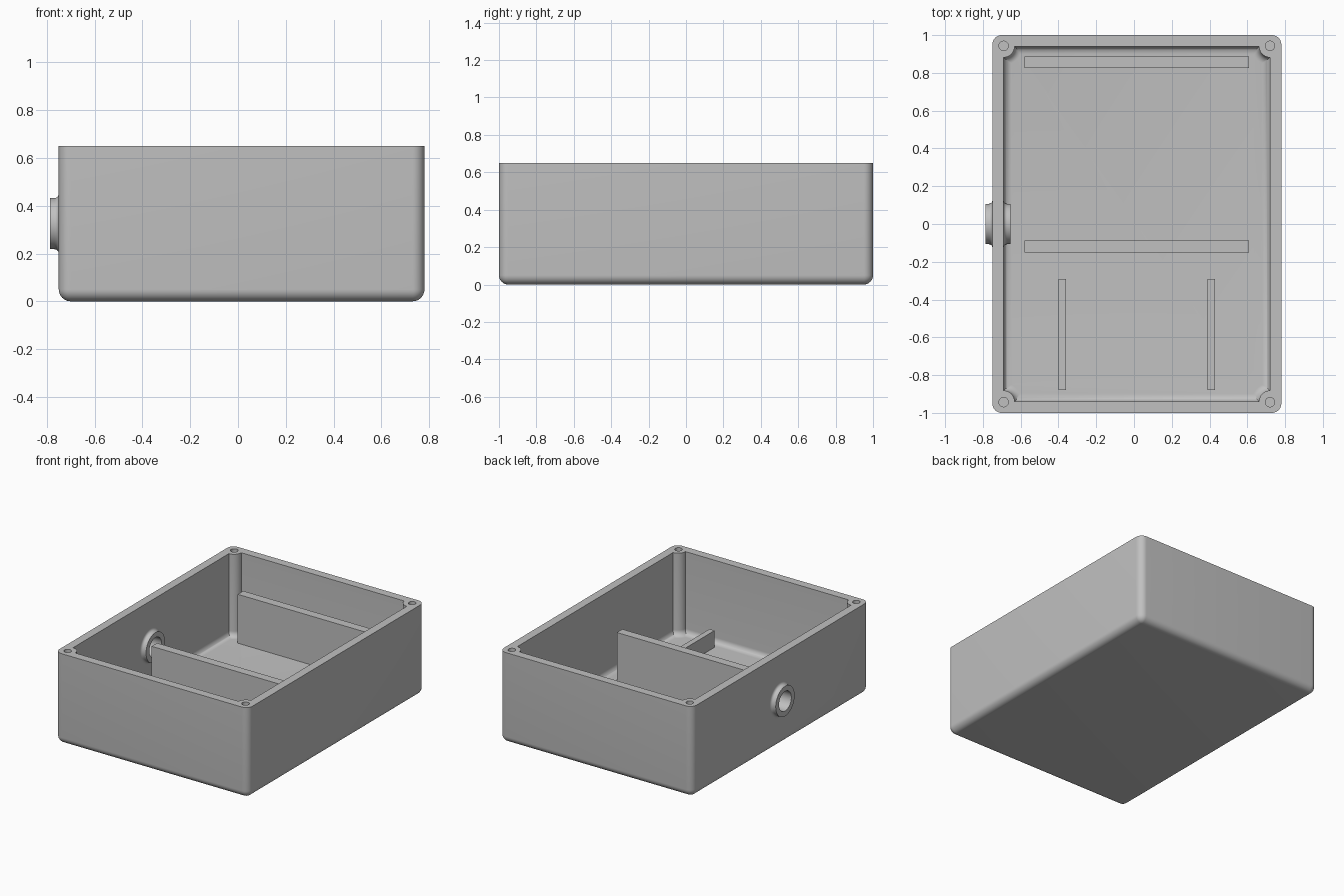
import bpy, bmesh, math
from mathutils import Matrix

if "Cube" in bpy.data.objects:
    bpy.data.objects.remove(bpy.data.objects["Cube"])

X0, X1, Y, H = -0.75, 0.78, 1.0, 0.65   # outer shell extents
WALL, FLOOR = 0.06, 0.06
R_OUT, R_POST, R_FLOOR = 0.05, 0.058, 0.04
SEG = 10
CORNERS = [(1, 1), (0, 1), (0, 0), (1, 0)]  # counter-clockwise

grey = bpy.data.materials.new("light grey plastic")
grey.diffuse_color = (0.53, 0.53, 0.53, 1)
grey.use_nodes = True
grey.node_tree.nodes["Principled BSDF"].inputs["Base Color"].default_value = grey.diffuse_color


def finish(bm, name):
    bmesh.ops.remove_doubles(bm, verts=bm.verts, dist=1e-5)
    bmesh.ops.recalc_face_normals(bm, faces=bm.faces)
    mesh = bpy.data.meshes.new(name)
    bm.to_mesh(mesh)
    bm.free()
    mesh.materials.append(grey)
    ob = bpy.data.objects.new(name, mesh)
    bpy.context.collection.objects.link(ob)
    return ob


def smooth(ob):
    bpy.ops.object.select_all(action='DESELECT')
    ob.select_set(True)
    bpy.context.view_layer.objects.active = ob
    bpy.ops.object.shade_smooth_by_angle(angle=math.radians(35))


def outer_ring(d, z):
    """Rounded rectangle inset by d."""
    pts = []
    for k, (cx, cy) in enumerate(CORNERS):
        x = X1 - R_OUT if cx else X0 + R_OUT
        y = Y - R_OUT if cy else -Y + R_OUT
        for i in range(SEG + 1):
            a = math.pi / 2 * (k + i / SEG)
            pts.append((x + (R_OUT - d) * math.cos(a), y + (R_OUT - d) * math.sin(a), z))
    return pts


def inner_ring(d, z):
    """Cavity outline inset by d, notched by a quarter-round post at each corner."""
    pts = []
    r = R_POST + d
    s = math.asin(d / r)
    for k, (cx, cy) in enumerate(CORNERS):
        x = X1 - WALL if cx else X0 + WALL
        y = Y - WALL if cy else -Y + WALL
        for i in range(SEG + 1):
            a = math.pi / 2 * (k - 1) - s - (math.pi / 2 - 2 * s) * i / SEG
            pts.append((x + r * math.cos(a), y + r * math.sin(a), z))
    return pts


def cylinder(name, r, depth, matrix):
    bm = bmesh.new()
    bmesh.ops.create_cone(bm, cap_ends=True, segments=48, radius1=r, radius2=r,
                          depth=depth, matrix=matrix)
    return finish(bm, name)


# Shell: one skin from the underside, over the rim and down to the floor
rings = []
for i in range(9):
    a = math.pi / 2 * i / 8
    rings.append(outer_ring(R_OUT * (1 - math.sin(a)), R_OUT * (1 - math.cos(a))))
rings += [outer_ring(0, H), inner_ring(0, H)]
for i in range(9):
    a = math.pi / 2 * i / 8
    rings.append(inner_ring(R_FLOOR * (1 - math.cos(a)),
                            FLOOR + R_FLOOR * (1 - math.sin(a))))
bm = bmesh.new()
loops = [[bm.verts.new(p) for p in ring] for ring in rings]
n = len(loops[0])
for a, b in zip(loops, loops[1:]):
    for i in range(n):
        j = (i + 1) % n
        bm.faces.new((a[i], a[j], b[j], b[i]))
bm.faces.new(loops[0][::-1])
bm.faces.new(loops[-1])
shell = finish(bm, "box_shell")

# Cut the screw holes and the cable opening
PORT_Z = 0.325
cutters = [cylinder("screw_hole_cutter", 0.025, 0.4, Matrix.Translation((x, y, 0.55)))
           for x in (X0 + WALL, X1 - WALL) for y in (-0.943, 0.943)]
cutters.append(cylinder("port_cutter", 0.09, 0.3,
                        Matrix.Translation((X0 + 0.03, 0, PORT_Z)) @ Matrix.Rotation(math.pi / 2, 4, 'Y')))
bpy.context.view_layer.objects.active = shell
for c in cutters:
    c.hide_render = True
    mod = shell.modifiers.new("cut", 'BOOLEAN')
    mod.operation, mod.solver, mod.object = 'DIFFERENCE', 'EXACT', c
    bpy.ops.object.modifier_apply(modifier=mod.name)
    bpy.data.objects.remove(c)
smooth(shell)

# Cable port collar: revolved profile (radius, distance from wall middle), flared at the wall
half = [(0.07, 0.066), (0.107, 0.066), (0.107, 0.048)]
half += [(0.125 - 0.018 * math.cos(a), 0.048 - 0.018 * math.sin(a))
         for a in (math.pi / 2 * i / 5 for i in range(1, 6))]
profile = [(r, -d) for r, d in half] + [(r, d) for r, d in reversed(half)]
bm = bmesh.new()
N = 48
spun = []
for i in range(N):
    a = 2 * math.pi * i / N
    spun.append([bm.verts.new((X0 + WALL / 2 + d, r * math.cos(a), PORT_Z + r * math.sin(a)))
                 for r, d in profile])
for i in range(N):
    p, q = spun[i], spun[(i + 1) % N]
    for j in range(len(profile)):
        k = (j + 1) % len(profile)
        bm.faces.new((p[j], p[k], q[k], q[j]))
smooth(finish(bm, "cable_port_collar"))


# Upright ribs standing on the floor
def rib(name, x0, x1, y0, y1, top):
    z0 = FLOOR - 0.01
    bm = bmesh.new()
    m = Matrix.Translation(((x0 + x1) / 2, (y0 + y1) / 2, (z0 + top) / 2)) \
        @ Matrix.Diagonal((x1 - x0, y1 - y0, top - z0, 1))
    bmesh.ops.create_cube(bm, size=1, matrix=m)
    finish(bm, name)


rib("back_divider", -0.58, 0.61, 0.825, 0.888, 0.41)
rib("middle_divider", -0.58, 0.61, -0.15, -0.088, 0.41)
rib("left_floor_rib", -0.40, -0.36, -0.88, -0.29, 0.18)
rib("right_floor_rib", 0.39, 0.43, -0.88, -0.29, 0.18)
